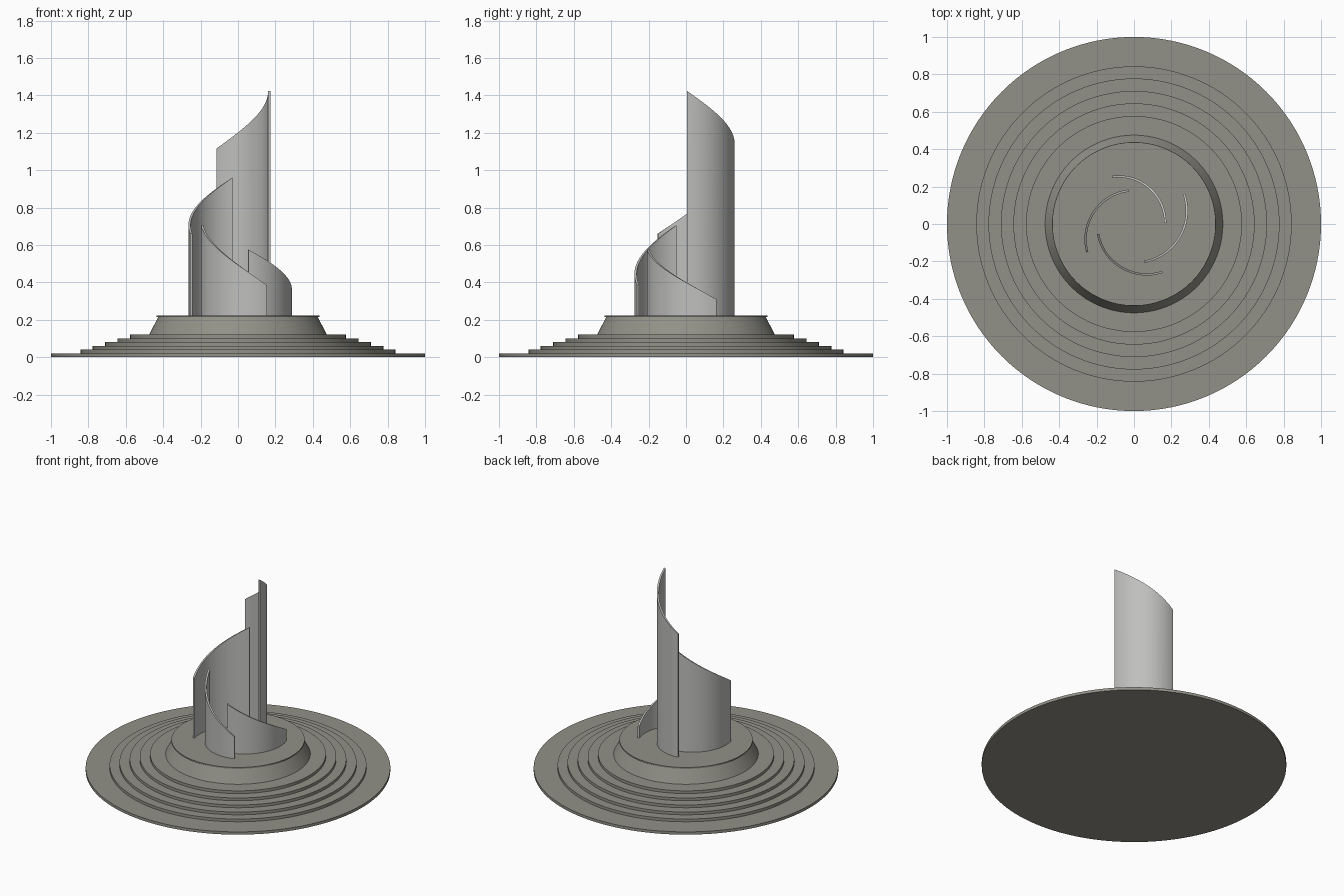
import bpy, bmesh, math
from mathutils import Vector

if "Cube" in bpy.data.objects:
    bpy.data.objects.remove(bpy.data.objects["Cube"])


def material(name, rgb):
    m = bpy.data.materials.new(name)
    m.diffuse_color = (*rgb, 1)
    m.use_nodes = True
    m.node_tree.nodes["Principled BSDF"].inputs["Base Color"].default_value = m.diffuse_color
    return m


STONE = material("warm grey stone", (0.29, 0.285, 0.245))
METAL = material("pale grey metal", (0.52, 0.52, 0.51))


def finish(bm, name, mat):
    bmesh.ops.recalc_face_normals(bm, faces=bm.faces)
    me = bpy.data.meshes.new(name)
    bm.to_mesh(me)
    bm.free()
    ob = bpy.data.objects.new(name, me)
    bpy.context.collection.objects.link(ob)
    me.materials.append(mat)
    bpy.ops.object.select_all(action='DESELECT')
    ob.select_set(True)
    bpy.context.view_layer.objects.active = ob
    bpy.ops.object.shade_smooth_by_angle(angle=math.radians(30))


def disc(name, r_low, r_top, z0, z1):
    bm = bmesh.new()
    bmesh.ops.create_cone(bm, cap_ends=True, segments=128, radius1=r_low,
                          radius2=r_top, depth=z1 - z0)
    bmesh.ops.translate(bm, vec=(0, 0, (z0 + z1) / 2), verts=bm.verts)
    finish(bm, name, STONE)


def blade(name, start, end, z_start, z_end, sweep=98, thick=0.012, steps=48):
    """Curved upright sheet: arc from start to end with a sloping top."""
    a, b = Vector(start), Vector(end)
    half = math.radians(sweep) / 2
    chord = b - a
    radius = chord.length / (2 * math.sin(half))
    left = Vector((-chord.y, chord.x)).normalized()
    centre = (a + b) / 2 + left * radius * math.cos(half)
    first = math.atan2(a.y - centre.y, a.x - centre.x)
    bm = bmesh.new()
    rings = []
    for i in range(steps + 1):
        t = i / steps
        ang = first + 2 * half * t
        top = z_start + (z_end - z_start) * t
        ring = []
        for off, z in ((-0.5, 0.215), (0.5, 0.215), (0.5, top), (-0.5, top)):
            r = radius + off * thick
            ring.append(bm.verts.new((centre.x + r * math.cos(ang),
                                      centre.y + r * math.sin(ang), z)))
        rings.append(ring)
    for p, q in zip(rings, rings[1:]):
        for k in range(4):
            n = (k + 1) % 4
            bm.faces.new((p[k], p[n], q[n], q[k]))
    bm.faces.new(rings[0])
    bm.faces.new(rings[-1])
    finish(bm, name, METAL)


# Stepped round base
for i, r in enumerate((1.0, 0.843, 0.778, 0.711, 0.645, 0.577)):
    disc(f"base_step_{i + 1}", r, r, i * 0.02, (i + 1) * 0.02)

# Tapered plinth with a thin cap
disc("plinth", 0.475, 0.427, 0.12, 0.214)
disc("plinth_cap", 0.437, 0.437, 0.214, 0.224)

# Four curved blades, descending around the centre
blade("blade_tallest", (0.167, 0.005), (-0.115, 0.252), 1.424, 1.115)
blade("blade_second", (-0.03, 0.178), (-0.25, -0.15), 0.96, 0.66)
blade("blade_third", (-0.192, -0.053), (0.152, -0.256), 0.705, 0.385)
blade("blade_lowest", (0.055, -0.202), (0.268, 0.16), 0.575, 0.31)
